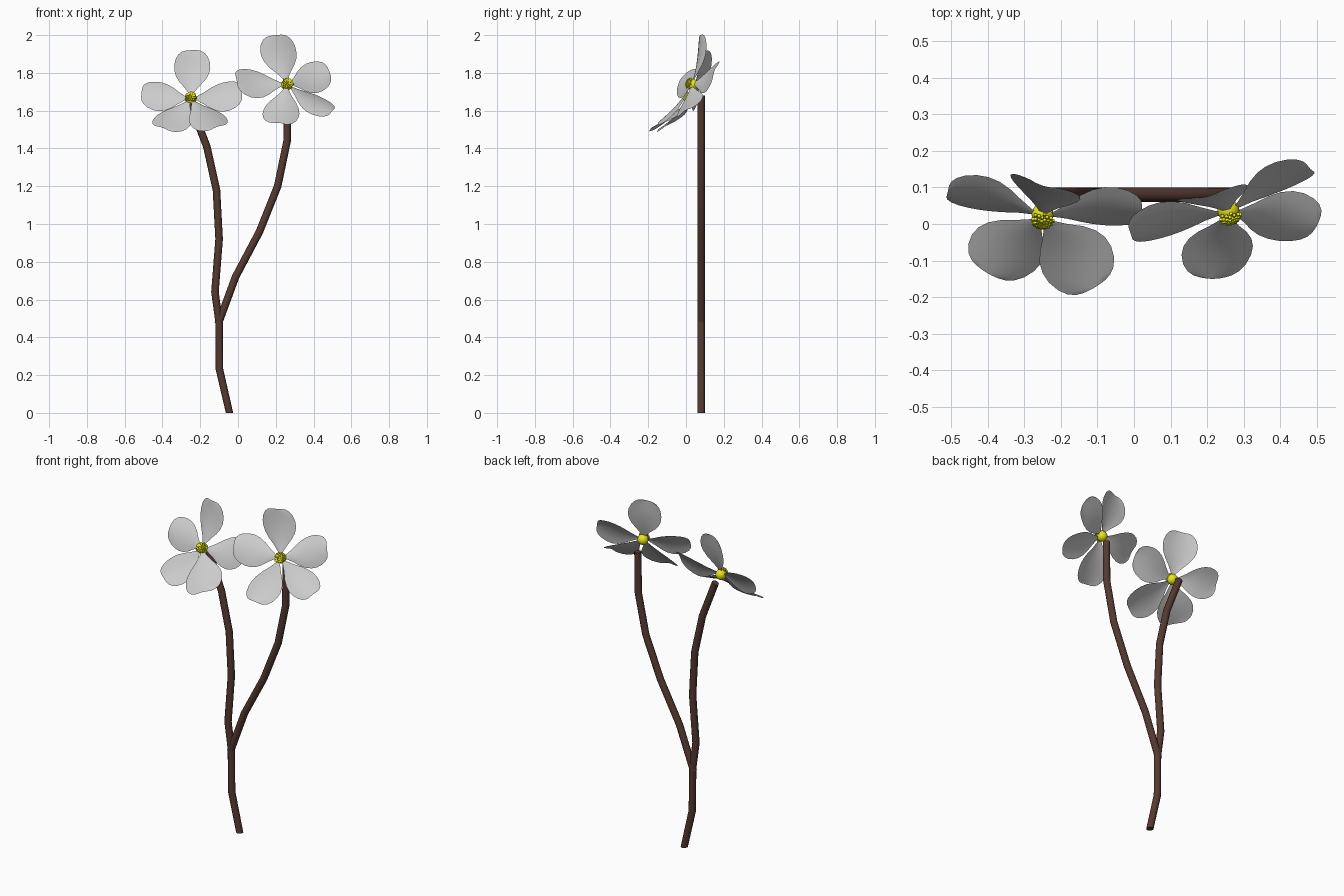
import bpy, bmesh, math
from mathutils import Vector, Matrix

if "Cube" in bpy.data.objects:
    bpy.data.objects.remove(bpy.data.objects["Cube"])


def material(name, rgb):
    m = bpy.data.materials.new(name)
    m.diffuse_color = (*rgb, 1)
    m.use_nodes = True
    m.node_tree.nodes["Principled BSDF"].inputs["Base Color"].default_value = m.diffuse_color
    return m


BROWN = material("bark_brown", (0.09, 0.042, 0.03))
YELLOW = material("pollen_yellow", (0.8, 0.8, 0.01))


def finish(bm, name, mat=None, angle=40):
    me = bpy.data.meshes.new(name)
    bm.to_mesh(me)
    bm.free()
    ob = bpy.data.objects.new(name, me)
    bpy.context.collection.objects.link(ob)
    if mat:
        me.materials.append(mat)
    bpy.ops.object.select_all(action='DESELECT')
    ob.select_set(True)
    bpy.context.view_layer.objects.active = ob
    bpy.ops.object.shade_smooth_by_angle(angle=math.radians(angle))
    return ob


# Stems: tubes swept along a bent path in the plane y = 0.08
def stem(name, path, r=0.02, sides=12):
    bm = bmesh.new()
    pts = [Vector((x, 0.08, z)) for x, z in path]
    rings = []
    for i, p in enumerate(pts):
        d = (pts[min(i + 1, len(pts) - 1)] - pts[max(i - 1, 0)]).normalized()
        side = Vector((0, 1, 0)).cross(d)
        ring = []
        for k in range(sides):
            a = 2 * math.pi * k / sides
            v = p + r * (math.cos(a) * side + math.sin(a) * Vector((0, 1, 0)))
            if p.z == 0:
                v.z = 0
            ring.append(bm.verts.new(v))
        rings.append(ring)
    for a, b in zip(rings, rings[1:]):
        for k in range(sides):
            n = (k + 1) % sides
            bm.faces.new((a[k], a[n], b[n], b[k]))
    bm.faces.new(rings[0][::-1])
    bm.faces.new(rings[-1])
    bmesh.ops.recalc_face_normals(bm, faces=bm.faces)
    return finish(bm, name, BROWN)


stem("main_stem", [(-0.045, 0), (-0.098, 0.23), (-0.10, 0.48), (-0.122, 0.64),
                   (-0.10, 0.92), (-0.114, 1.18), (-0.165, 1.41), (-0.25, 1.63)])
stem("side_stem", [(-0.105, 0.47), (-0.013, 0.72), (0.114, 0.96),
                   (0.21, 1.2), (0.26, 1.44), (0.262, 1.68)])

# Petal outline: (distance along petal, relative half width)
PROFILE = [(0, .05), (.12, .15), (.25, .40), (.38, .70), (.5, .90), (.62, 1.0),
           (.74, 1.0), (.86, .90), (.94, .74), (.985, .55), (1.0, .36)]


def petal(name, centre, tip, half):
    c, half = Vector(centre), Vector(half)
    d = Vector(tip) - c
    n = d.cross(half).normalized()
    if n.y > 0:
        n = -n
    bm = bmesh.new()
    rows = []
    for t, w in PROFILE:
        row = []
        for j in range(7):
            s = (j - 3) / 3
            sag = 0.013 * math.sin(math.pi * t) + 0.015 * s * s * w
            row.append(bm.verts.new(c + d * t + half * (s * w) - n * sag))
        rows.append(row)
    for a, b in zip(rows, rows[1:]):
        for j in range(6):
            bm.faces.new((a[j], a[j + 1], b[j + 1], b[j]))
    bm.normal_update()
    if sum((f.normal for f in bm.faces), Vector()).dot(n) < 0:
        bmesh.ops.reverse_faces(bm, faces=bm.faces)
    finish(bm, name, angle=60)


# Flower eye: smooth ball behind, small studs over its front
def eye(name, centre, axis):
    n = Vector(axis).normalized()
    c = Vector(centre)
    bm = bmesh.new()
    bmesh.ops.create_uvsphere(bm, u_segments=24, v_segments=14, radius=0.03,
                              matrix=Matrix.Translation(c - n * 0.008))
    finish(bm, name + "_ball", YELLOW)
    bm = bmesh.new()
    rot = n.to_track_quat('Z', 'Y').to_matrix().to_4x4()
    count = 36
    for i in range(count):
        r = 0.029 * math.sqrt((i + .5) / count)
        a = i * 2.39996
        h = math.sqrt(0.033 ** 2 - r * r) - 0.004
        m = Matrix.Translation(c) @ rot @ Matrix.Translation((r * math.cos(a), r * math.sin(a), h))
        bmesh.ops.create_cube(bm, size=0.008, matrix=m)
    finish(bm, name + "_studs", YELLOW, 20)


def flower(name, centre, axis, petals):
    eye(name + "_eye", centre, axis)
    for i, (tip, half) in enumerate(petals):
        petal(f"{name}_petal_{i + 1}", centre, tip, half)


# Petals given as tip position and half-width direction
flower("left_flower", (-0.25, 0.02, 1.665), (0, -0.8, 0.6), [
    ((-0.25, 0.105, 1.92), (0.095, -0.03, 0.005)),
    ((-0.51, 0.085, 1.70), (0.01, 0.045, 0.075)),
    ((0.022, 0.03, 1.70), (0.0, 0.052, 0.077)),
    ((-0.40, -0.135, 1.51), (-0.085, 0.05, 0.03)),
    ((-0.11, -0.175, 1.515), (0.085, 0.05, 0.03)),
])
flower("right_flower", (0.26, 0.03, 1.74), (0.25, -0.9, 0.35), [
    ((0.20, 0.075, 2.0), (0.093, 0.022, 0.01)),
    ((0.483, 0.15, 1.81), (-0.03, 0.03, 0.077)),
    ((0.50, -0.005, 1.60), (0.035, 0.065, 0.04)),
    ((0.215, -0.15, 1.535), (0.095, 0.0, -0.01)),
    ((-0.008, -0.03, 1.765), (-0.015, 0.045, 0.075)),
])
